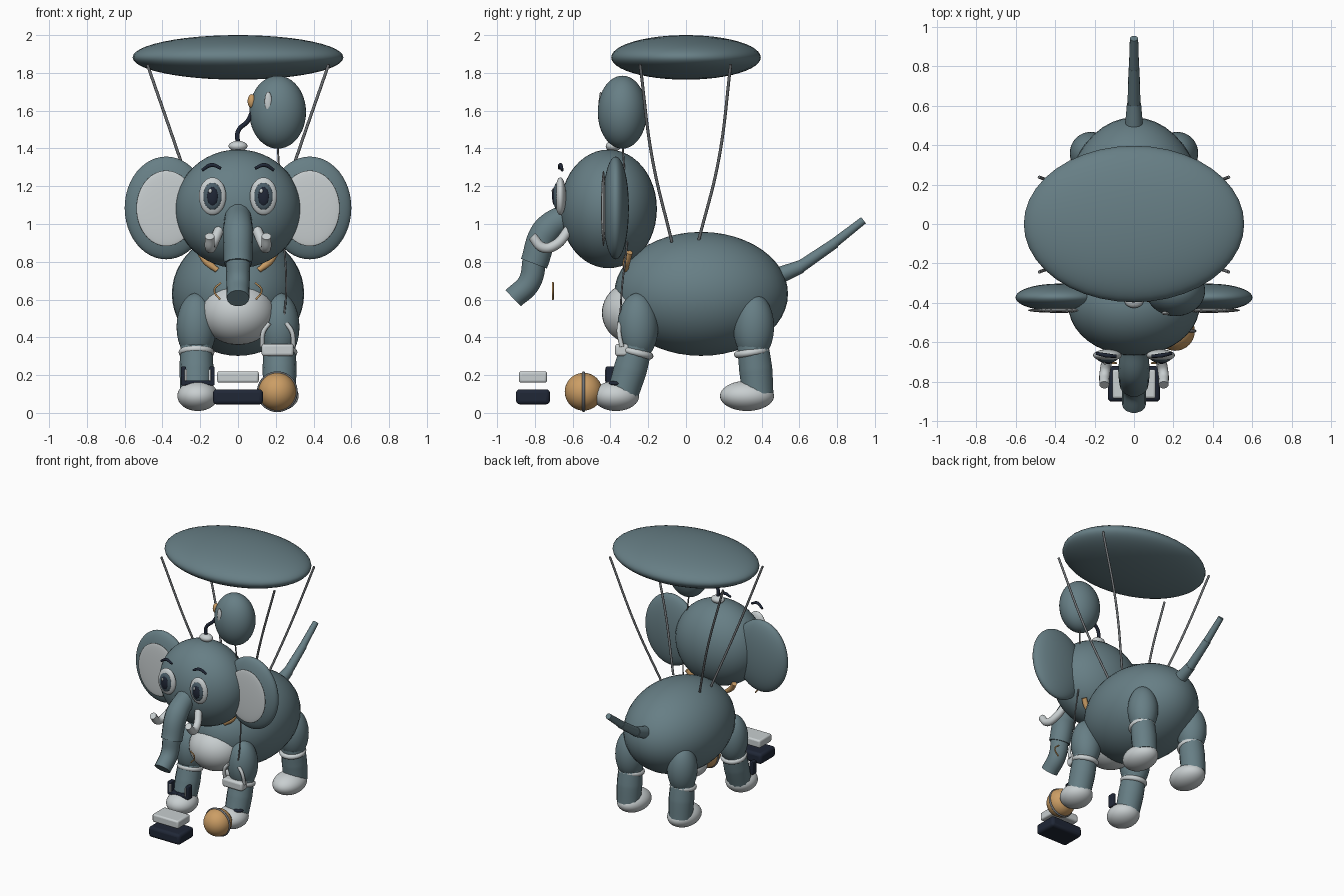
import bpy
import math
from mathutils import Vector

cube = bpy.data.objects.get("Cube")
if cube:
    bpy.data.objects.remove(cube, do_unlink=True)


def material(name, r, g, b):
    m = bpy.data.materials.new(name)
    m.use_nodes = True
    m.diffuse_color = (r, g, b, 1)
    bsdf = m.node_tree.nodes["Principled BSDF"]
    bsdf.inputs["Base Color"].default_value = (r, g, b, 1)
    bsdf.inputs["Roughness"].default_value = 0.7
    return m


SLATE = material("slate skin", 0.135, 0.21, 0.235)
LIGHT = material("light grey", 0.58, 0.62, 0.63)
DARK = material("dark navy", 0.014, 0.02, 0.037)
ORANGE = material("warm orange", 0.6, 0.34, 0.13)
IRIS = material("iris slate", 0.07, 0.11, 0.14)
ROPE = material("rope grey", 0.16, 0.17, 0.18)


def finish(ob, name, mat):
    ob.name = name
    ob.data.materials.clear()
    ob.data.materials.append(mat)
    bpy.ops.object.shade_smooth_by_angle(angle=math.radians(40))
    return ob


def ball(name, loc, radii, mat, rot=(0, 0, 0)):
    bpy.ops.mesh.primitive_uv_sphere_add(segments=40, ring_count=24, location=loc, rotation=rot)
    ob = bpy.context.object
    ob.scale = radii
    return finish(ob, name, mat)


def box(name, loc, size, mat, bevel=0.015):
    bpy.ops.mesh.primitive_cube_add(size=1, location=loc)
    ob = bpy.context.object
    ob.scale = size
    bpy.ops.object.transform_apply(location=False, rotation=False, scale=True)
    mod = ob.modifiers.new("rounding", "BEVEL")
    mod.width = bevel
    mod.segments = 3
    return finish(ob, name, mat)


def ring(name, loc, major, minor, mat, rot=(0, 0, 0)):
    bpy.ops.mesh.primitive_torus_add(major_radius=major, minor_radius=minor, major_segments=40,
                                     minor_segments=10, location=loc, rotation=rot)
    return finish(bpy.context.object, name, mat)


def tube(name, points, radii, mat):
    """Round tube through points; radii is one number or one per point."""
    if not isinstance(radii, (list, tuple)):
        radii = [radii] * len(points)
    cu = bpy.data.curves.new(name, "CURVE")
    cu.dimensions = "3D"
    cu.bevel_depth = 1
    cu.bevel_resolution = 5
    cu.use_fill_caps = True
    sp = cu.splines.new("BEZIER")
    sp.bezier_points.add(len(points) - 1)
    for bp, p, r in zip(sp.bezier_points, points, radii):
        bp.co = Vector(p)
        bp.radius = r
        bp.handle_left_type = bp.handle_right_type = "AUTO"
    ob = bpy.data.objects.new(name, cu)
    bpy.context.collection.objects.link(ob)
    bpy.ops.object.select_all(action="DESELECT")
    ob.select_set(True)
    bpy.context.view_layer.objects.active = ob
    bpy.ops.object.convert(target="MESH")
    return finish(bpy.context.object, name, mat)


# Body, belly and head
ball("body", (0, 0.08, 0.63), (0.35, 0.46, 0.328), SLATE)
ball("belly", (0, -0.26, 0.53), (0.195, 0.185, 0.17), LIGHT)
ball("head", (0, -0.41, 1.08), (0.333, 0.256, 0.314), SLATE)

# Trunk in two sections and tail in three
tube("trunk_upper", [(0, -0.62, 1.05), (0, -0.74, 0.96), (0, -0.805, 0.79)], [0.07, 0.08, 0.075], SLATE)
tube("trunk_lower", [(0, -0.80, 0.82), (0, -0.83, 0.69), (0, -0.915, 0.607)], [0.065, 0.062, 0.06], SLATE)
tube("tail_base", [(0, 0.50, 0.73), (0, 0.61, 0.775)], [0.045, 0.036], SLATE)
tube("tail_middle", [(0, 0.60, 0.77), (0, 0.79, 0.90)], [0.033, 0.028], SLATE)
tube("tail_tip", [(0, 0.78, 0.895), (0, 0.94, 1.02)], [0.026, 0.021], SLATE)

# Paired parts
for side, s in (("left", 1), ("right", -1)):
    ball(side + "_ear", (s * 0.38, -0.372, 1.085), (0.22, 0.07, 0.272), SLATE)
    ball(side + "_inner_ear", (s * 0.38, -0.437, 1.083), (0.158, 0.013, 0.2), LIGHT)

    # Eyes and brows
    x = s * 0.135
    ball(side + "_eye", (x, -0.665, 1.147), (0.072, 0.03, 0.1), LIGHT)
    ball(side + "_iris", (x, -0.683, 1.147), (0.05, 0.02, 0.072), IRIS)
    ball(side + "_pupil", (x, -0.695, 1.147), (0.03, 0.014, 0.05), DARK)
    ball(side + "_glint", (x - 0.012, -0.706, 1.175), (0.009, 0.005, 0.012), LIGHT)
    tube(side + "_brow", [(s * 0.09, -0.67, 1.295), (s * 0.14, -0.665, 1.312),
                          (s * 0.19, -0.655, 1.285)], [0.008, 0.011, 0.008], DARK)

    # Tusk, neck strap and floating squiggle
    tube(side + "_tusk", [(s * 0.10, -0.62, 0.97), (s * 0.135, -0.69, 0.89), (s * 0.148, -0.755, 0.875),
                          (s * 0.15, -0.815, 0.935)], [0.026, 0.027, 0.027, 0.025], LIGHT)
    tube(side + "_neck_strap", [(s * 0.20, -0.30, 0.85), (s * 0.165, -0.315, 0.80),
                                (s * 0.11, -0.32, 0.755)], [0.018, 0.02, 0.014], ORANGE)
    tube(side + "_squiggle", [(s * 0.09, -0.705, 0.69), (s * 0.125, -0.705, 0.65),
                              (s * 0.095, -0.705, 0.60)], 0.005, ORANGE)

    # Legs
    x = s * 0.22
    for end, hip, ankle, foot, length in (("front", -0.255, -0.335, -0.37, 0.122),
                                          ("back", 0.358, 0.38, 0.323, 0.143)):
        name = side + "_" + end
        tilt = 0.25 if end == "front" else -0.15
        ball(name + "_thigh", (x, hip, 0.455), (0.105, 0.108, 0.18), SLATE)
        tube(name + "_shin", [(x, hip - 0.005, 0.36), (x, (hip + ankle) / 2, 0.23), (x, ankle, 0.1)],
             [0.085, 0.09, 0.085], SLATE)
        ring(name + "_cuff", (x, hip - 0.01, 0.32), 0.076, 0.019, LIGHT, (-tilt, 0, 0))
        ball(name + "_foot", (s * 0.213, foot, 0.09), (0.108, length, 0.08), LIGHT)

    # Canopy ropes
    for end, top, bottom in (("front", -0.243, -0.075), ("back", 0.237, 0.065)):
        tube(side + "_" + end + "_rope", [(s * 0.48, top, 1.845), (s * 0.305, top * 0.73, 1.34),
                                          (s * 0.16, bottom, 0.905)], 0.008, ROPE)

# Canopy
ball("canopy", (0, 0, 1.882), (0.558, 0.396, 0.118), SLATE)

# Head knob, stalk and pod
ball("head_knob", (0, -0.385, 1.412), (0.05, 0.04, 0.028), LIGHT)
tube("stalk", [(0, -0.385, 1.42), (0, -0.385, 1.49), (0.055, -0.37, 1.55), (0.085, -0.35, 1.63)], 0.012, DARK)
ball("pod", (0.21, -0.337, 1.592), (0.15, 0.13, 0.193), SLATE)
ball("pod_nub", (0.073, -0.37, 1.65), (0.022, 0.025, 0.037), ORANGE)
ball("pod_spot", (0.16, -0.452, 1.65), (0.019, 0.01, 0.05), LIGHT)
tube("pod_string", [(0.21, -0.335, 1.41), (0.24, -0.31, 0.95), (0.255, -0.34, 0.65), (0.24, -0.35, 0.47)], 0.005, ROPE)

# Hanging stirrup on the left front leg
box("stirrup_block", (0.21, -0.338, 0.333), (0.17, 0.075, 0.065), LIGHT)
for side, s in (("outer", 1), ("inner", -1)):
    tube("stirrup_" + side + "_arm", [(0.21 + s * 0.045, -0.35, 0.475), (0.21 + s * 0.075, -0.355, 0.43),
                                      (0.21 + s * 0.083, -0.34, 0.35)], 0.012, LIGHT)
ball("left_ankle_patch", (0.25, -0.37, 0.155), (0.05, 0.04, 0.016), DARK)

# Ankle brace on the right front leg
for side, s in (("outer", -1), ("inner", 1)):
    x = -0.213 + s * 0.075
    box("brace_" + side + "_post", (x, -0.40, 0.195), (0.028, 0.05, 0.1), DARK, 0.006)
    box("brace_" + side + "_plate", (x - s * 0.012, -0.424, 0.2), (0.012, 0.01, 0.06), LIGHT, 0.002)
box("brace_bar", (-0.213, -0.40, 0.16), (0.16, 0.05, 0.025), DARK, 0.006)

# Toy ball with seam and stacked blocks
ball("toy_ball", (0.208, -0.542, 0.112), (0.1, 0.1, 0.1), ORANGE)
ring("toy_ball_seam", (0.208, -0.542, 0.112), 0.1, 0.008, ROPE, (math.pi / 2, 0, 0))
box("lower_block", (0, -0.81, 0.085), (0.265, 0.18, 0.08), DARK, 0.02)
box("upper_block", (0, -0.81, 0.19), (0.22, 0.148, 0.06), LIGHT, 0.012)
